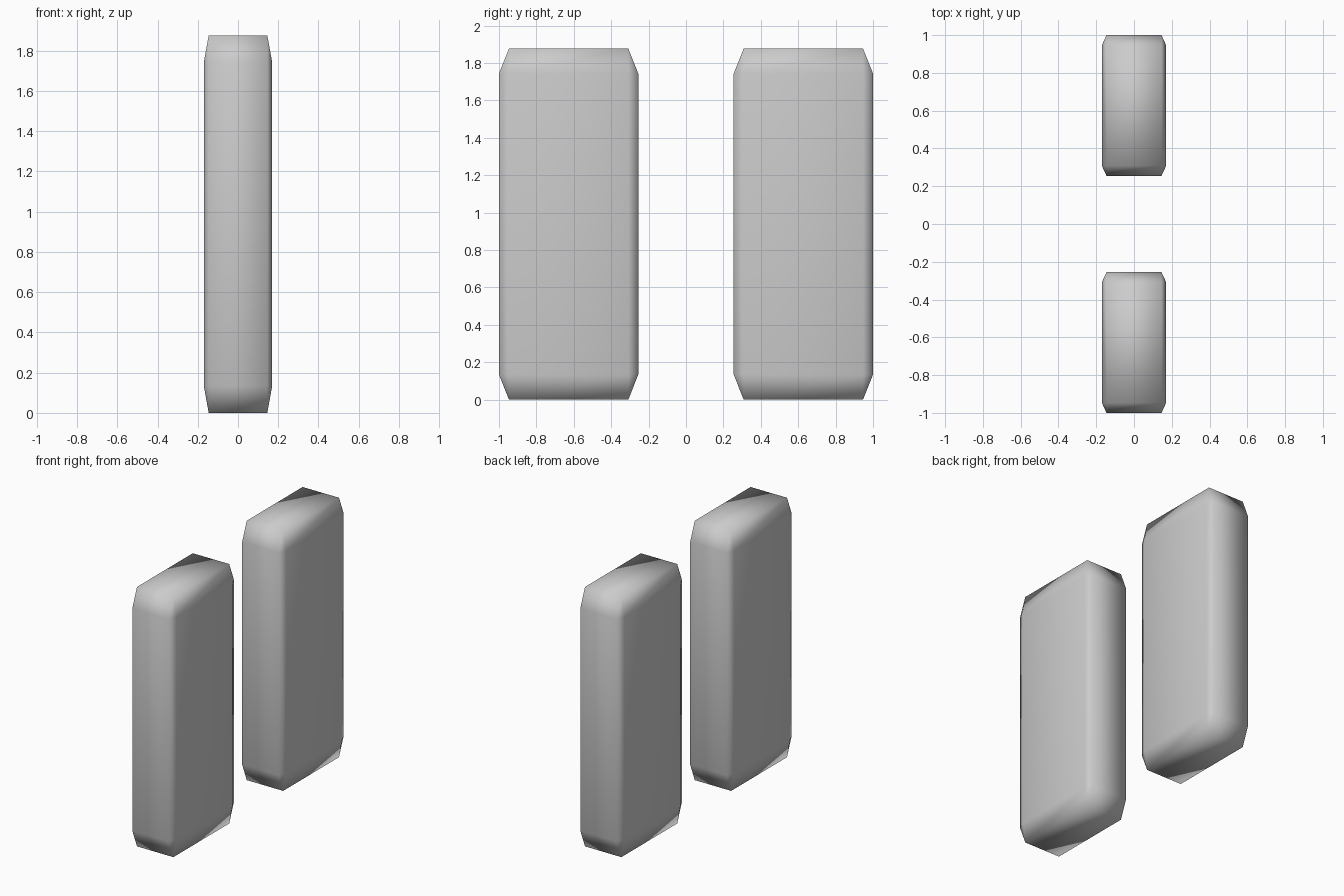
import bpy
import bmesh
from mathutils import Matrix

if "Cube" in bpy.data.objects:
    bpy.data.objects.remove(bpy.data.objects["Cube"])

SIZE = (0.34, 0.745, 1.877)
BEVEL = 0.0715  # share of each side, so the chamfer stretches with the block


def chamfered_block(name, y):
    bm = bmesh.new()
    bmesh.ops.create_cube(bm, size=1)
    bmesh.ops.bevel(bm, geom=bm.edges[:], offset=BEVEL, segments=1,
                    profile=0.5, affect='EDGES')
    bmesh.ops.transform(bm, matrix=Matrix.Diagonal((*SIZE, 1)), verts=bm.verts)
    bmesh.ops.recalc_face_normals(bm, faces=bm.faces)
    for f in bm.faces:
        f.smooth = True
    mesh = bpy.data.meshes.new(name)
    bm.to_mesh(mesh)
    bm.free()
    obj = bpy.data.objects.new(name, mesh)
    obj.location = (0, y, SIZE[2] / 2)
    bpy.context.collection.objects.link(obj)


# Two matching upright blocks, front and back
for name, side in (("front_block", -1), ("back_block", 1)):
    chamfered_block(name, side * (1 - SIZE[1] / 2))
